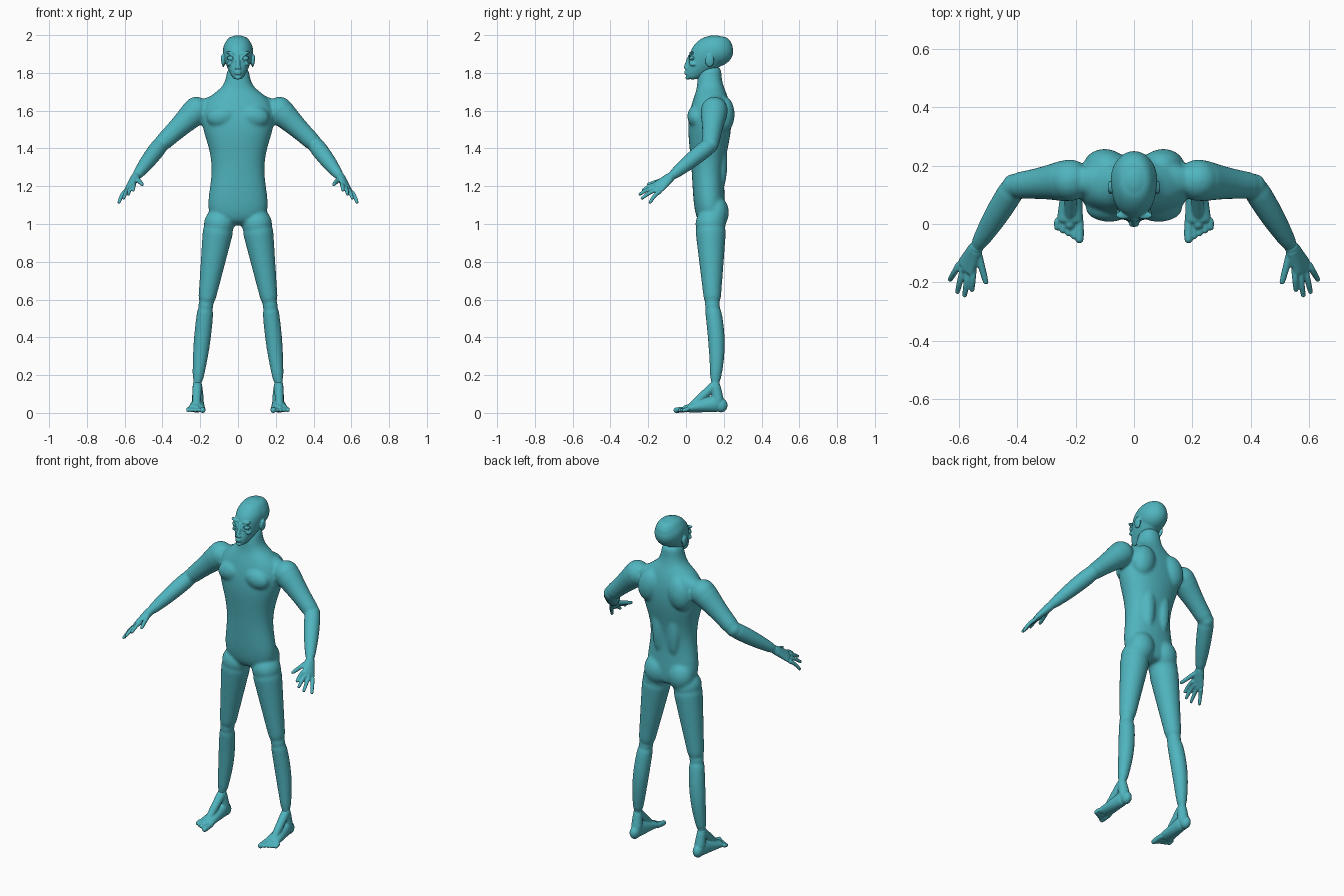
import bpy, bmesh, math
from mathutils import Vector, Matrix

cube = bpy.data.objects.get("Cube")
if cube:
    bpy.data.objects.remove(cube, do_unlink=True)

skin = bpy.data.materials.new("teal skin")
skin.use_nodes = True
teal = (0.08, 0.46, 0.52, 1)
skin.diffuse_color = teal
skin.node_tree.nodes["Principled BSDF"].inputs["Base Color"].default_value = teal

SEGMENTS = 16
STATIONS = 8
UP = Vector((0, 0, 1))
GROW = 1.03  # makes up for the shrinkage of subdivision


def make_ring(bm, centre, across, along, power=1):
    """One superellipse of vertices spanned by two half-axis vectors."""
    ring = []
    for k in range(SEGMENTS):
        angle = math.tau * k / SEGMENTS
        c, s = math.cos(angle), math.sin(angle)
        c = math.copysign(abs(c) ** power, c)
        s = math.copysign(abs(s) ** power, s)
        ring.append(bm.verts.new(centre + GROW * (across * c + along * s)))
    return ring


def skin_rings(bm, rings):
    for lower, upper in zip(rings, rings[1:]):
        for k in range(SEGMENTS):
            n = (k + 1) % SEGMENTS
            bm.faces.new((lower[k], lower[n], upper[n], upper[k]))
    bm.faces.new(rings[0])
    bm.faces.new(rings[-1])


def blob(bm, centre, radii, tilt=0):
    matrix = (Matrix.Translation(centre) @ Matrix.Rotation(tilt, 4, 'Y')
              @ Matrix.Diagonal((*radii, 1)))
    bmesh.ops.create_uvsphere(bm, u_segments=SEGMENTS, v_segments=STATIONS,
                              radius=1, matrix=matrix)


def limb(bm, start, end, start_size, end_size, bulge=0, bow=(0, 0, 0), facing=UP):
    """Tapered, round-ended limb; sizes are (width, thickness)."""
    start, end, bow = Vector(start), Vector(end), Vector(bow)
    start_size, end_size = Vector(start_size), Vector(end_size)
    across = (end - start).cross(facing).normalized()
    along = (end - start).cross(across).normalized()
    rings = []
    for i in range(STATIONS):
        t = i / (STATIONS - 1)
        swell = math.sin(math.pi * t)
        size = start_size.lerp(end_size, t)
        centre = start.lerp(end, t) + bow * swell
        rings.append(make_ring(bm, centre, across * (size.x + bulge * swell),
                               along * (size.y + bulge * swell)))
    skin_rings(bm, rings)
    for point, size in ((start, start_size), (end, end_size)):
        blob(bm, point, [min(size)] * 3)


def both(radius):
    return (radius, radius)


def level(z, front, back, half):
    """A level section of the trunk or skull."""
    return (Vector((0, (front + back) / 2, z)), Vector((half, 0, 0)),
            Vector((0, (back - front) / 2, 0)))


def mirror(bm):
    """Copy everything so far to the other side."""
    copy = bmesh.ops.duplicate(bm, geom=bm.verts[:] + bm.edges[:] + bm.faces[:])
    verts = [g for g in copy["geom"] if isinstance(g, bmesh.types.BMVert)]
    bmesh.ops.scale(bm, vec=(-1, 1, 1), verts=verts)


def finish(bm, name, voxel, smooth):
    """Round the parts, fuse them into one skin and blend the joins."""
    bmesh.ops.recalc_face_normals(bm, faces=bm.faces[:])
    mesh = bpy.data.meshes.new(name)
    bm.to_mesh(mesh)
    bm.free()
    mesh.materials.append(skin)
    obj = bpy.data.objects.new(name, mesh)
    bpy.context.collection.objects.link(obj)
    rounding = obj.modifiers.new("round", 'SUBSURF')
    rounding.levels = rounding.render_levels = 2
    fuse = obj.modifiers.new("fuse", 'REMESH')
    fuse.mode = 'VOXEL'
    fuse.voxel_size = voxel
    fuse.use_smooth_shade = True
    blend = obj.modifiers.new("blend", 'SMOOTH')
    blend.factor = 0.5
    blend.iterations = smooth


# Joints of the left side
shoulder = Vector((.22, .15, 1.6))
elbow = Vector((.41, .13, 1.42))
wrist = Vector((.54, -.08, 1.25))
hip = Vector((.1, .13, 1))
knee = Vector((.17, .14, .57))
ankle = Vector((.215, .155, .15))

# Body: limbs and muscles on one side, mirrored
body = bmesh.new()
limb(body, shoulder, elbow, both(.075), both(.045), bulge=-.005)
limb(body, elbow, wrist, both(.045), both(.025), bulge=.006)
limb(body, hip, knee, both(.084), both(.042))
limb(body, knee, ankle, both(.042), both(.025), bulge=.01, bow=(0, .015, 0))
blob(body, (.085, .055, 1.57), (.085, .05, .06), tilt=.2)   # chest muscle
blob(body, (.1, .2, 1.58), (.075, .06, .1), tilt=-.2)       # shoulder blade
blob(body, (.05, .19, 1.33), (.04, .03, .15))               # lower back
blob(body, (.08, .16, 1.06), (.08, .07, .09))               # buttock
blob(body, (.12, .15, 1.65), (.11, .055, .035), tilt=.3)    # shoulder ridge
mirror(body)

# Trunk and neck
trunk = [level(z=.99, front=.08, back=.2, half=.09),
         level(z=1.05, front=.045, back=.21, half=.17),
         level(z=1.2, front=.035, back=.2, half=.145),
         level(z=1.3, front=.03, back=.2, half=.135),
         level(z=1.4, front=.02, back=.22, half=.15),
         level(z=1.5, front=.01, back=.24, half=.185),
         level(z=1.6, front=.02, back=.24, half=.2),
         level(z=1.68, front=.045, back=.22, half=.15),
         level(z=1.72, front=.06, back=.2, half=.08),
         level(z=1.78, front=.06, back=.185, half=.06),
         level(z=1.84, front=.08, back=.19, half=.055)]
skin_rings(body, [make_ring(body, *section, power=.9) for section in trunk])
finish(body, "body", voxel=.008, smooth=8)

# Head: details on one side, mirrored, then skull and middle of the face
head = bmesh.new()
eye_inner, eye_outer = Vector((.015, .015, 1.87)), Vector((.06, .035, 1.88))
for lift in (.018, -.014):
    limb(head, eye_inner, eye_outer, both(.004), both(.004), bow=(0, -.005, lift))
blob(head, (.036, .03, 1.905), (.03, .014, .008), tilt=-.15)  # brow
blob(head, (.043, .038, 1.85), (.02, .022, .012), tilt=.5)    # cheekbone
blob(head, (.08, .125, 1.865), (.01, .025, .035), tilt=.1)    # ear
blob(head, (.01, 0, 1.825), (.008, .01, .007))                # nostril
mirror(head)
skull = [level(z=1.765, front=.01, back=.06, half=.02),
         level(z=1.78, front=0, back=.09, half=.033),
         level(z=1.81, front=0, back=.15, half=.048),
         level(z=1.84, front=.01, back=.19, half=.062),
         level(z=1.9, front=.02, back=.245, half=.078),
         level(z=1.94, front=.035, back=.25, half=.077),
         level(z=1.98, front=.075, back=.23, half=.058),
         level(z=1.995, front=.11, back=.2, half=.035)]
skin_rings(head, [make_ring(head, *section, power=.95) for section in skull])
blob(head, (0, .15, 1.915), (.084, .105, .086))               # cranium
limb(head, (0, .02, 1.89), (0, 0, 1.83), both(.009), both(.012))  # nose
for z in (1.806, 1.796):
    blob(head, (0, 0, z), (.019, .01, .005))                  # lips
blob(head, (0, .01, 1.775), (.018, .014, .011))               # chin
finish(head, "head", voxel=.004, smooth=3)

# Knuckles and fingertips run from index to little finger
knuckles = Vector((.55, -.15, 1.21)), Vector((.6, -.14, 1.17))
fingertips = Vector((.555, -.225, 1.18)), Vector((.63, -.19, 1.115))
palm_facing = Vector((.5, .2, .85))

for side, prefix in ((1, "left_"), (-1, "right_")):
    flip = (side, 1, 1)

    # Eye
    eye = bmesh.new()
    blob(eye, (.037, .032, 1.876), (.021, .016, .014), tilt=-.2)
    bmesh.ops.scale(eye, vec=flip, verts=eye.verts[:])
    finish(eye, prefix + "eye", voxel=.003, smooth=1)

    # Hand: palm, thumb and four fingers
    hand = bmesh.new()
    limb(hand, wrist, (.58, -.155, 1.19), (.026, .025), (.042, .014),
         facing=palm_facing)
    limb(hand, (.535, -.1, 1.24), (.508, -.198, 1.21), both(.014), both(.01))
    for i in range(4):
        t = i / 3
        reach = Vector((0, -.035 * math.sin(math.pi * t), 0))
        limb(hand, knuckles[0].lerp(knuckles[1], t),
             fingertips[0].lerp(fingertips[1], t) + reach,
             both(.012), both(.009), bow=UP * .008)
    bmesh.ops.scale(hand, vec=flip, verts=hand.verts[:])
    finish(hand, prefix + "hand", voxel=.004, smooth=3)

    # Foot: sole, heel, instep and five toes
    foot = bmesh.new()
    limb(foot, (.212, .17, .05), (.22, 0, .022), (.031, .046), (.046, .02))
    blob(foot, (.212, .185, .04), (.03, .037, .038))
    limb(foot, ankle, (.212, .17, .06), both(.025), both(.032))
    limb(foot, ankle, (.22, .02, .025), both(.025), both(.02))
    for i in range(5):
        x = .187 + .019 * i
        radius = .011 if i else .015
        limb(foot, (x, .01, .02), (x, .01 * i - .052, .014),
             both(radius), both(radius))
    bmesh.ops.scale(foot, vec=flip, verts=foot.verts[:])
    finish(foot, prefix + "foot", voxel=.004, smooth=3)
